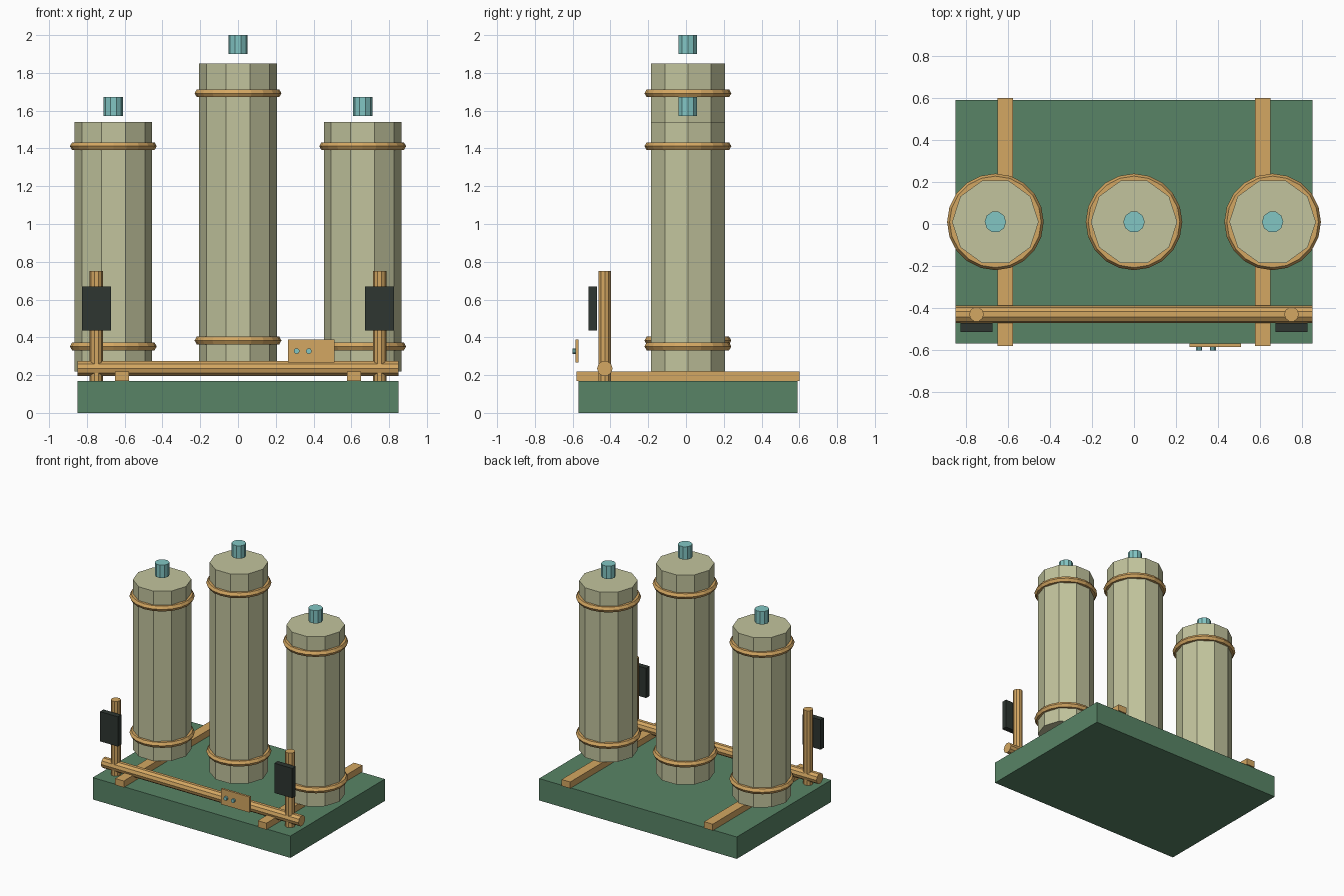
import bpy
from math import pi

cube = bpy.data.objects.get("Cube")
if cube:
    bpy.data.objects.remove(cube, do_unlink=True)


def material(name, srgb):
    """Flat material from 0-255 display values."""
    rgb = [((c / 255 + 0.055) / 1.055) ** 2.4 for c in srgb]
    mat = bpy.data.materials.new(name)
    mat.use_nodes = True
    mat.diffuse_color = (*rgb, 1)
    bsdf = mat.node_tree.nodes["Principled BSDF"]
    bsdf.inputs["Base Color"].default_value = (*rgb, 1)
    bsdf.inputs["Roughness"].default_value = 0.7
    return mat


GREEN = material("base_green", (88, 132, 102))
CREAM = material("tank_cream", (194, 196, 157))
BRASS = material("brass", (212, 167, 98))
TEAL = material("cap_teal", (130, 198, 196))
DARK = material("panel_dark", (46, 54, 49))


def finish(name, mat):
    obj = bpy.context.object
    obj.name = name
    obj.data.materials.append(mat)
    return obj


def box(name, mat, low, high):
    centre = [(a + b) / 2 for a, b in zip(low, high)]
    bpy.ops.mesh.primitive_cube_add(size=1, location=centre)
    obj = finish(name, mat)
    obj.scale = [b - a for a, b in zip(low, high)]
    return obj


def rod(name, mat, centre, radius, length, turn=(0, 0, pi / 2), sides=10):
    bpy.ops.mesh.primitive_cylinder_add(vertices=sides, radius=radius, depth=length,
                                        location=centre, rotation=turn)
    return finish(name, mat)


def hoop(name, x, y, z):
    bpy.ops.mesh.primitive_torus_add(major_radius=0.206, minor_radius=0.024,
                                     major_segments=20, minor_segments=6,
                                     location=(x, y, z))
    return finish(name, BRASS)


def tank(name, x, top, cap_gap):
    """Ten-sided vessel with two hoops and a cap hovering above."""
    y, bottom = 0.01, 0.22
    height = top - bottom
    rod(name + "_tank", CREAM, (x, y, bottom + height / 2), 0.206, height)
    for label, share in (("lower", 0.1), ("upper", 0.903)):
        hoop(f"{name}_{label}_hoop", x, y, bottom + share * height)
    rod(name + "_cap", TEAL, (x, y, top + cap_gap + 0.05), 0.051, 0.1)


# Base slab
box("base", GREEN, (-0.85, -0.57, 0), (0.85, 0.59, 0.17))

# Tanks
tank("centre", 0, 1.85, 0.05)
tank("right", -0.66, 1.54, 0.033)
tank("left", 0.66, 1.54, 0.033)

# Rails, posts and dark panels on both sides
for side, s in (("right", -1), ("left", 1)):
    rail_x = s * 0.613
    box(side + "_rail", BRASS, (rail_x - 0.037, -0.58, 0.17), (rail_x + 0.037, 0.60, 0.22))
    post_x = s * 0.75
    rod(side + "_post", BRASS, (post_x, -0.43, 0.46), 0.035, 0.58)
    box(side + "_panel", DARK, (post_x - 0.077, -0.515, 0.437), (post_x + 0.077, -0.472, 0.668))

# Front pipe
rod("front_pipe", BRASS, (0, -0.43, 0.235), 0.041, 1.7, (0, pi / 2, 0))

# Control box with two knobs
box("control_box", BRASS, (0.265, -0.586, 0.267), (0.51, -0.569, 0.388))
for i, x in enumerate((0.31, 0.375)):
    rod(f"knob_{i + 1}", TEAL, (x, -0.594, 0.327), 0.015, 0.016, (pi / 2, 0, 0))
